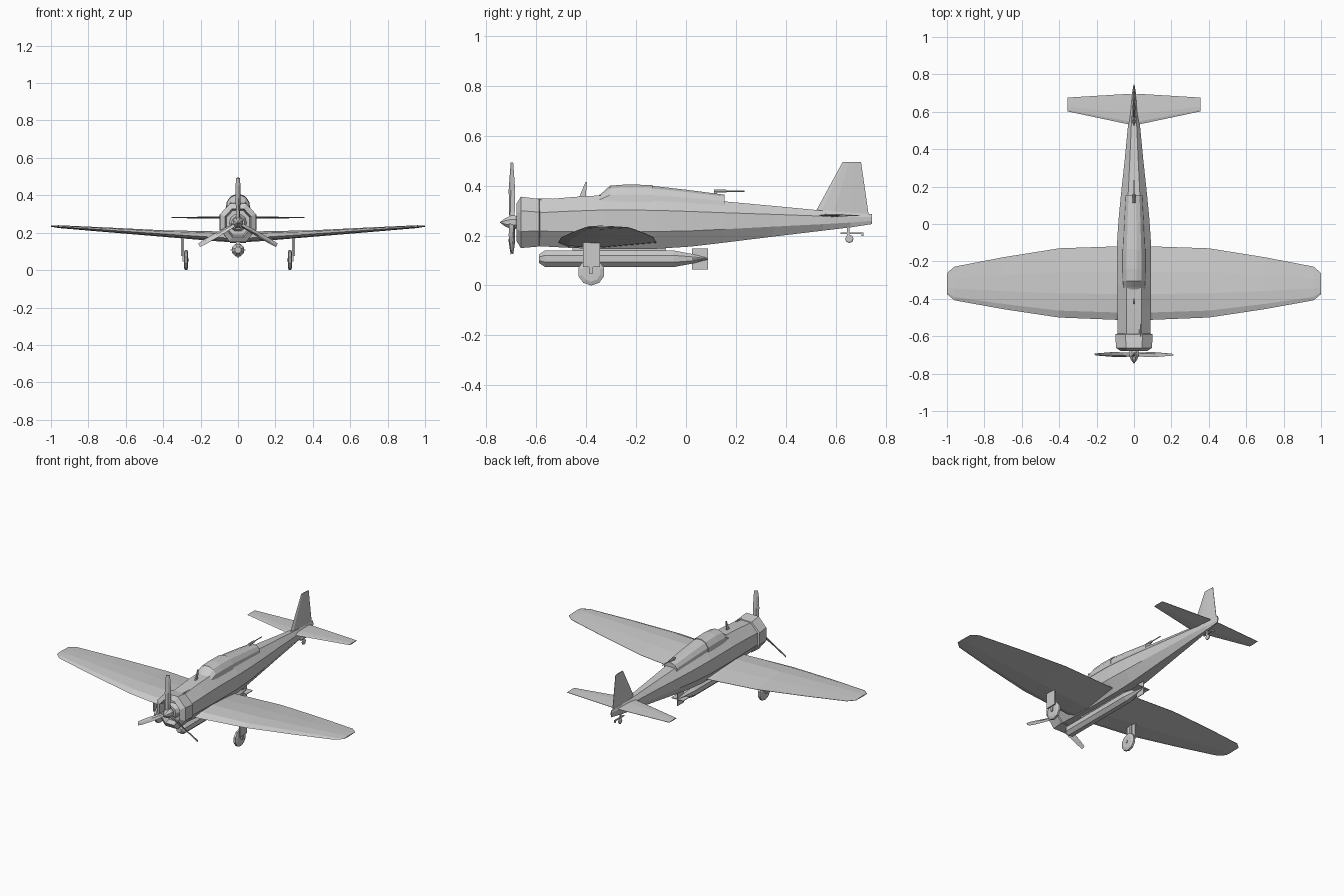
import bpy, bmesh
from math import sin, cos, pi, radians
from mathutils import Matrix, Vector

if "Cube" in bpy.data.objects:
    bpy.data.objects.remove(bpy.data.objects["Cube"])


def loft(name, rings, mat=None):
    """Skin a list of equal-length point rings and cap both ends."""
    bm = bmesh.new()
    vs = [[bm.verts.new(p) for p in r] for r in rings]
    n = len(rings[0])
    for a, b in zip(vs, vs[1:]):
        for i in range(n):
            j = (i + 1) % n
            bm.faces.new((a[i], a[j], b[j], b[i]))
    bm.faces.new(vs[0])
    bm.faces.new(vs[-1])
    if mat:
        bm.transform(mat)
    bmesh.ops.recalc_face_normals(bm, faces=bm.faces)
    me = bpy.data.meshes.new(name)
    bm.to_mesh(me)
    bm.free()
    ob = bpy.data.objects.new(name, me)
    bpy.context.collection.objects.link(ob)
    return ob


def box(name, x0, x1, y0, y1, z0, z1):
    return loft(name, [[(x0, y, z0), (x1, y, z0), (x1, y, z1), (x0, y, z1)] for y in (y0, y1)])


def lathe(name, profile, sides, x=0, z=0, turn=0.0):
    """Revolve (y, radius) pairs about an axis along y."""
    return loft(name, [[(x + r * cos(2 * pi * (i + turn) / sides), y,
                         z + r * sin(2 * pi * (i + turn) / sides)) for i in range(sides)]
                       for y, r in profile])


def disc(name, x0, x1, y, z, r, sides):
    """Wheel with its axle along x and bevelled rims."""
    w = x1 - x0
    prof = [(x0, r * .7), (x0 + w * .25, r), (x1 - w * .25, r), (x1, r * .7)]
    return loft(name, [[(x, y + q * cos(2 * pi * i / sides + pi / 2), z + q * sin(2 * pi * i / sides + pi / 2))
                        for i in range(sides)] for x, q in prof])


def body_ring(y, w, z0, z1):
    """Eight-sided fuselage section."""
    c, h = (z0 + z1) / 2, (z1 - z0) / 2
    pts = [(.45, 1), (1, .45), (1, -.35), (.45, -1), (-.45, -1), (-1, -.35), (-1, .45), (-.45, 1)]
    return [(w * a, y, c + h * b) for a, b in pts]


def foil(y0, y1, up, dn):
    """Airfoil outline as (y, offset) pairs."""
    c = y1 - y0
    return [(y0, 0), (y0 + c * .1, up * .7), (y0 + c * .35, up), (y0 + c * .65, up * .7),
            (y1, .001), (y1, -.001), (y0 + c * .4, -dn), (y0 + c * .1, -dn * .7)]


# Fuselage
loft("fuselage", [body_ring(*s) for s in [
    (-.60, .088, .158, .342), (-.45, .090, .150, .355), (-.33, .092, .146, .362),
    (-.12, .092, .147, .360), (.02, .083, .156, .350), (.155, .070, .172, .337),
    (.35, .049, .196, .319), (.55, .030, .220, .300), (.66, .017, .233, .292), (.745, .003, .246, .286)]])

# Cowling with recessed front opening
loft("cowling", [body_ring(*s) for s in [
    (-.645, .062, .188, .318), (-.68, .070, .178, .328), (-.662, .096, .150, .356),
    (-.59, .100, .156, .347), (-.585, .086, .162, .338)]])
lathe("engine", [(-.67, .035), (-.64, .05)], 10, 0, .253)

# Spinner and three blades
lathe("spinner", [(-.745, .002), (-.725, .018), (-.700, .030), (-.685, .030), (-.66, .015)], 8, 0, .253, .5)
for k in range(3):
    rings = []
    for r, a, b, t in [(.01, .009, .010, .008), (.06, .011, .012, .006), (.13, .013, .013, .004),
                       (.20, .013, .008, .003), (.24, .010, .005, .002)]:
        rings.append([(a, b, r), (t * .7, -t, r), (-a, -b, r), (-t * .7, t, r)])
    m = Matrix.Translation((0, -.698, .253)) @ Matrix.Rotation(radians(120 * k), 4, 'Y')
    loft("propeller_blade", rings, m)

# Canopy: windscreen, raised front glazing, rear glazing
def canopy_ring(y, w, base, top):
    h = top - base
    pts = [(1, 0), (.93, .5), (.62, .86), (.22, 1), (-.22, 1), (-.62, .86), (-.93, .5), (-1, 0)]
    return [(w * a, y, base + h * b) for a, b in pts]

loft("front_canopy", [canopy_ring(*s) for s in [
    (-.355, .058, .325, .358), (-.34, .062, .325, .368), (-.305, .064, .325, .400),
    (-.24, .065, .325, .405), (-.135, .065, .325, .403)]])
loft("rear_canopy", [canopy_ring(*s) for s in [
    (-.14, .062, .325, .400), (0, .056, .320, .384), (.155, .047, .312, .364)]])

# Main wing, tip to tip
half = [(0, .170, -.515, -.118, .036, .022), (.10, .174, -.512, -.120, .033, .021),
        (.40, .193, -.500, -.130, .020, .015), (.70, .214, -.455, -.178, .014, .011),
        (.96, .232, -.408, -.228, .008, .007), (1.0, .235, -.375, -.262, .003, .003)]
stations = [(-s[0],) + s[1:] for s in half[:0:-1]] + half
loft("main_wing", [[(x, y, z + o) for y, o in foil(y0, y1, u, d)]
                   for x, z, y0, y1, u, d in stations])

# Tailplanes and fin
for s in (-1, 1):
    loft("tailplane", [[(s * x, y, .281 + o) for y, o in foil(y0, y1, t, t)]
                       for x, y0, y1, t in [(.005, .528, .69, .006), (.025, .532, .696, .006),
                                            (.355, .602, .676, .003)]])
loft("tail_fin", [[(o, y, z) for y, o in foil(y0, y1, t, t)]
                  for z, y0, y1, t in [(.27, .51, .735, .013), (.30, .522, .73, .011), (.495, .628, .702, .004)]])

# Landing gear
for s in (-1, 1):
    disc("main_wheel", *sorted((s * .266, s * .290)), -.38, .054, .054, 10)
    box("gear_cover", *sorted((s * .296, s * .304)), -.413, -.345, .075, .175)
    box("gear_strut", *sorted((s * .290, s * .298)), -.388, -.372, .05, .19)
    box("wheel_axle", *sorted((s * .262, s * .298)), -.386, -.374, .047, .061)

# Tail wheel and arrestor hook
disc("tail_wheel", -.006, .006, .655, .187, .017, 8)
box("tail_wheel_leg", -.003, .003, .645, .656, .19, .245)
box("arrestor_hook", -.004, .004, .62, .712, .207, .213)
box("hook_tip", -.004, .004, .704, .712, .198, .211)

# Torpedo with pylon and cross fins
lathe("torpedo", [(-.59, .018), (-.565, .036), (-.05, .036), (.02, .022), (.085, .004)], 8, 0, .107, .5)
box("torpedo_pylon", -.012, .012, -.455, -.08, .13, .17)
box("torpedo_fin_upright", -.002, .002, .025, .088, .065, .148)
box("torpedo_fin_flat", -.041, .041, .025, .088, .105, .109)

# Antenna mast
loft("antenna_mast", [[(-w, y0, z), (w, y0, z), (w, y1, z), (-w, y1, z)]
                      for z, y0, y1, w in [(.345, -.432, -.403, .004), (.415, -.403, -.397, .002)]])

# Guns
lathe("nose_gun", [(-.64, .005), (-.535, .005)], 6, .033, .345)
lathe("rear_gun", [(.112, .007), (.16, .007), (.165, .003), (.235, .003)], 6, 0, .378)
box("rear_gun_mount", -.004, .004, .113, .125, .35, .38)
